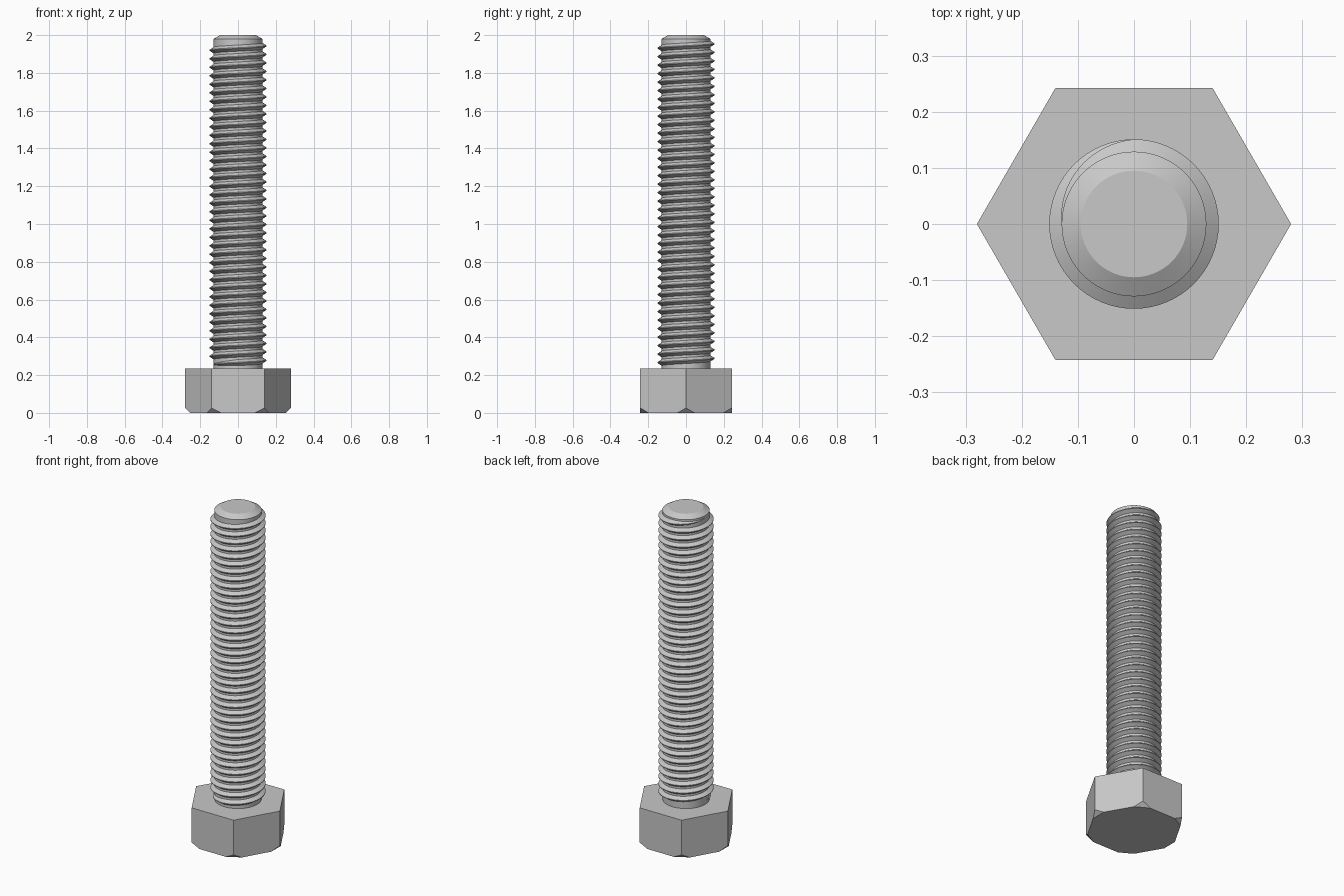
import bpy, bmesh
from math import cos, sin, pi, tau, radians
from mathutils import Vector

cube = bpy.data.objects.get("Cube")
if cube:
    bpy.data.objects.remove(cube, do_unlink=True)

# Plain steel for every part
steel = bpy.data.materials.new("steel grey")
steel.use_nodes = True
colour = (0.58, 0.58, 0.58, 1)
steel.diffuse_color = colour
steel.node_tree.nodes["Principled BSDF"].inputs["Base Color"].default_value = colour

HEAD_R, HEAD_H = 0.28, 0.235
CORE_R, CREST_R = 0.129, 0.151
PITCH, TURNS, THREAD_TOP = 0.045, 38, 1.965


def finish(bm, name, smooth=False):
    mesh = bpy.data.meshes.new(name)
    bm.to_mesh(mesh)
    bm.free()
    mesh.materials.append(steel)
    obj = bpy.data.objects.new(name, mesh)
    bpy.context.collection.objects.link(obj)
    if smooth:
        bpy.ops.object.select_all(action='DESELECT')
        obj.select_set(True)
        bpy.context.view_layer.objects.active = obj
        bpy.ops.object.shade_smooth_by_angle(angle=radians(25))
    return obj


def ring(bm, radius, z, sides):
    return [bm.verts.new((radius * cos(tau * i / sides), radius * sin(tau * i / sides), z))
            for i in range(sides)]


def stack(bm, profile, sides):
    """Closed solid through rings of (radius, height)."""
    rings = [ring(bm, r, z, sides) for r, z in profile]
    bm.faces.new(rings[0][::-1])
    bm.faces.new(rings[-1])
    for low, high in zip(rings, rings[1:]):
        for i in range(sides):
            j = (i + 1) % sides
            bm.faces.new((low[i], low[j], high[j], high[i]))


# Hexagonal head with its lower corners cut off at an angle
bm = bmesh.new()
stack(bm, [(HEAD_R, 0), (HEAD_R, HEAD_H)], 6)
CUT = 0.026
for k in range(6):
    out = Vector((cos(k * pi / 3), sin(k * pi / 3), 0))
    result = bmesh.ops.bisect_plane(
        bm, geom=bm.verts[:] + bm.edges[:] + bm.faces[:],
        plane_co=out * (HEAD_R - CUT), plane_no=out - Vector((0, 0, 1)), clear_outer=True)
    edges = [e for e in result["geom_cut"] if isinstance(e, bmesh.types.BMEdge)]
    bmesh.ops.holes_fill(bm, edges=edges, sides=0)
bmesh.ops.recalc_face_normals(bm, faces=bm.faces)
finish(bm, "hex_head")

# Shank core with a chamfered tip
bm = bmesh.new()
stack(bm, [(CORE_R, HEAD_H - 0.01), (CORE_R, 1.98), (0.095, 2)], 64)
finish(bm, "shank", True)

# Helical thread ridge, fading into the core at both ends
bm = bmesh.new()
STEPS = 64
BASE, CREST = 0.017, 0.002
total = TURNS * STEPS
previous = None
for s in range(total + 1):
    angle = pi + tau * s / STEPS
    z = THREAD_TOP - PITCH * (total - s) / STEPS
    fade = min(1, s / (STEPS / 4), (total - s) / (STEPS / 4))
    tip = CORE_R + (CREST_R - CORE_R) * fade
    half = CREST + (BASE - CREST) * fade
    section = [(CORE_R - 0.001, -half), (tip, -CREST), (tip, CREST), (CORE_R - 0.001, half)]
    current = [bm.verts.new((r * cos(angle), r * sin(angle), z + dz)) for r, dz in section]
    if previous:
        for j in range(3):
            bm.faces.new((previous[j], current[j], current[j + 1], previous[j + 1]))
    previous = current
finish(bm, "thread", True)
